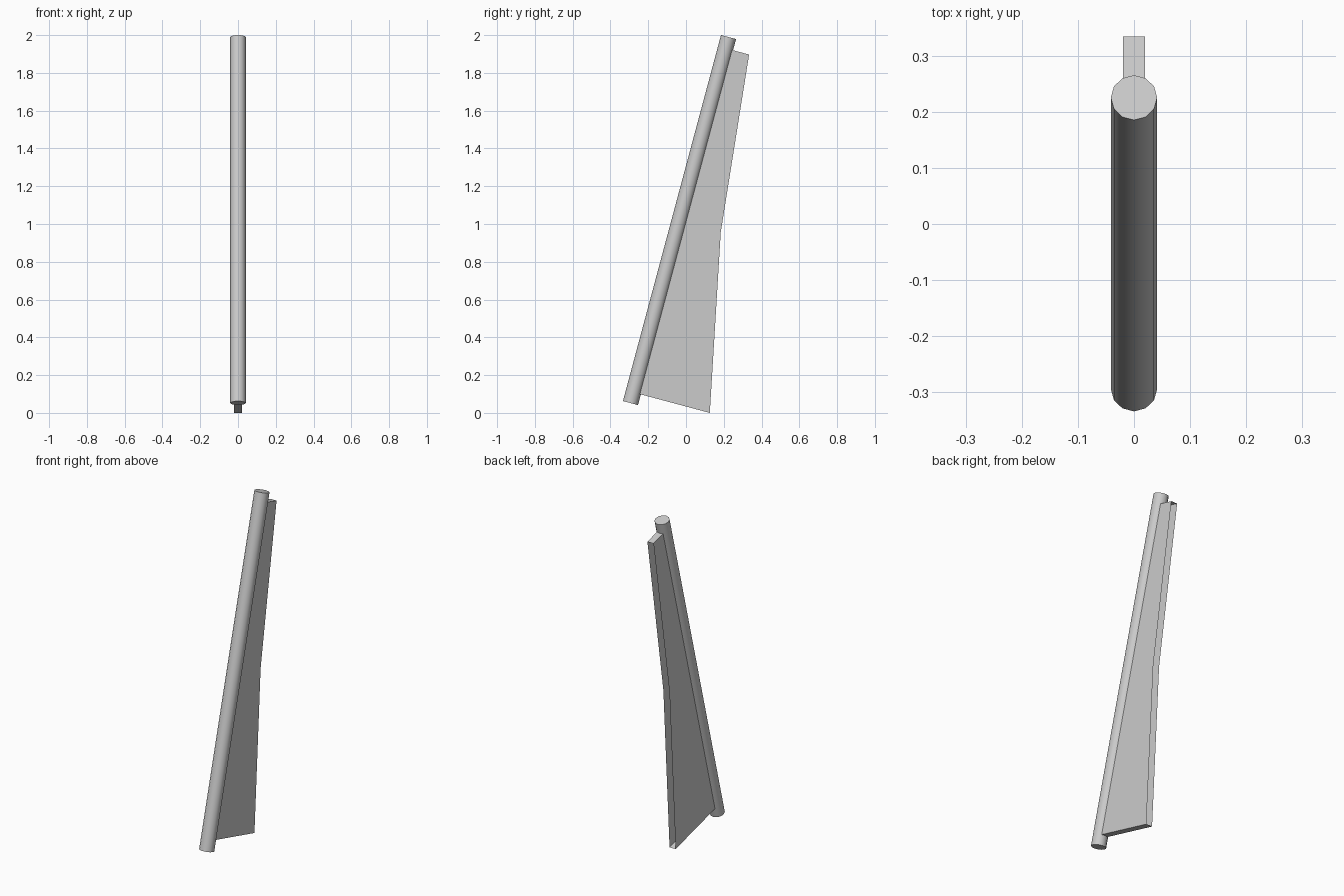
import bpy, bmesh, math
from mathutils import Vector

if "Cube" in bpy.data.objects:
    bpy.data.objects.remove(bpy.data.objects["Cube"])

TILT = math.radians(15)
AXIS = Vector((0, math.sin(TILT), math.cos(TILT)))     # along the pole
OUT = Vector((0, math.cos(TILT), -math.sin(TILT)))     # from pole towards the fin edge
BASE = Vector((0, -0.294, 0.052))                      # centre of the pole's lower end
LENGTH, RADIUS = 2.006, 0.0413
HALF_THICK = 0.02

# Leaning 12-sided pole
bpy.ops.mesh.primitive_cylinder_add(vertices=12, radius=RADIUS, depth=LENGTH,
                                    location=BASE + AXIS * LENGTH / 2,
                                    rotation=(-TILT, 0, 0))
pole = bpy.context.object
pole.name = "pole"
bpy.ops.object.shade_smooth_by_angle(angle=math.radians(40))

# Fin: side panels with end caps, left open along its trailing edge
trailing = [Vector((0, 0.126, 0.0)), Vector((0, 0.184, 0.957)), Vector((0, 0.334, 1.897))]
bm = bmesh.new()
rows = []
for p in trailing:
    reach = (p - BASE).dot(OUT) - 0.032                # stop just inside the pole
    inner = p - OUT * reach
    rows.append([bm.verts.new(q + Vector((x, 0, 0)))
                 for x, q in ((-HALF_THICK, p), (-HALF_THICK, inner),
                              (HALF_THICK, inner), (HALF_THICK, p))])
for low, high in zip(rows, rows[1:]):
    for a, b in ((0, 1), (2, 3)):
        bm.faces.new((low[a], high[a], high[b], low[b]))
bm.faces.new(rows[0])
bm.faces.new(rows[-1][::-1])
bmesh.ops.recalc_face_normals(bm, faces=bm.faces)
# Make the panels face outwards
if sum(f.normal.x * f.calc_center_median().x for f in bm.faces) < 0:
    bmesh.ops.reverse_faces(bm, faces=bm.faces)
mesh = bpy.data.meshes.new("fin")
bm.to_mesh(mesh)
bm.free()
fin = bpy.data.objects.new("fin", mesh)
bpy.context.collection.objects.link(fin)
